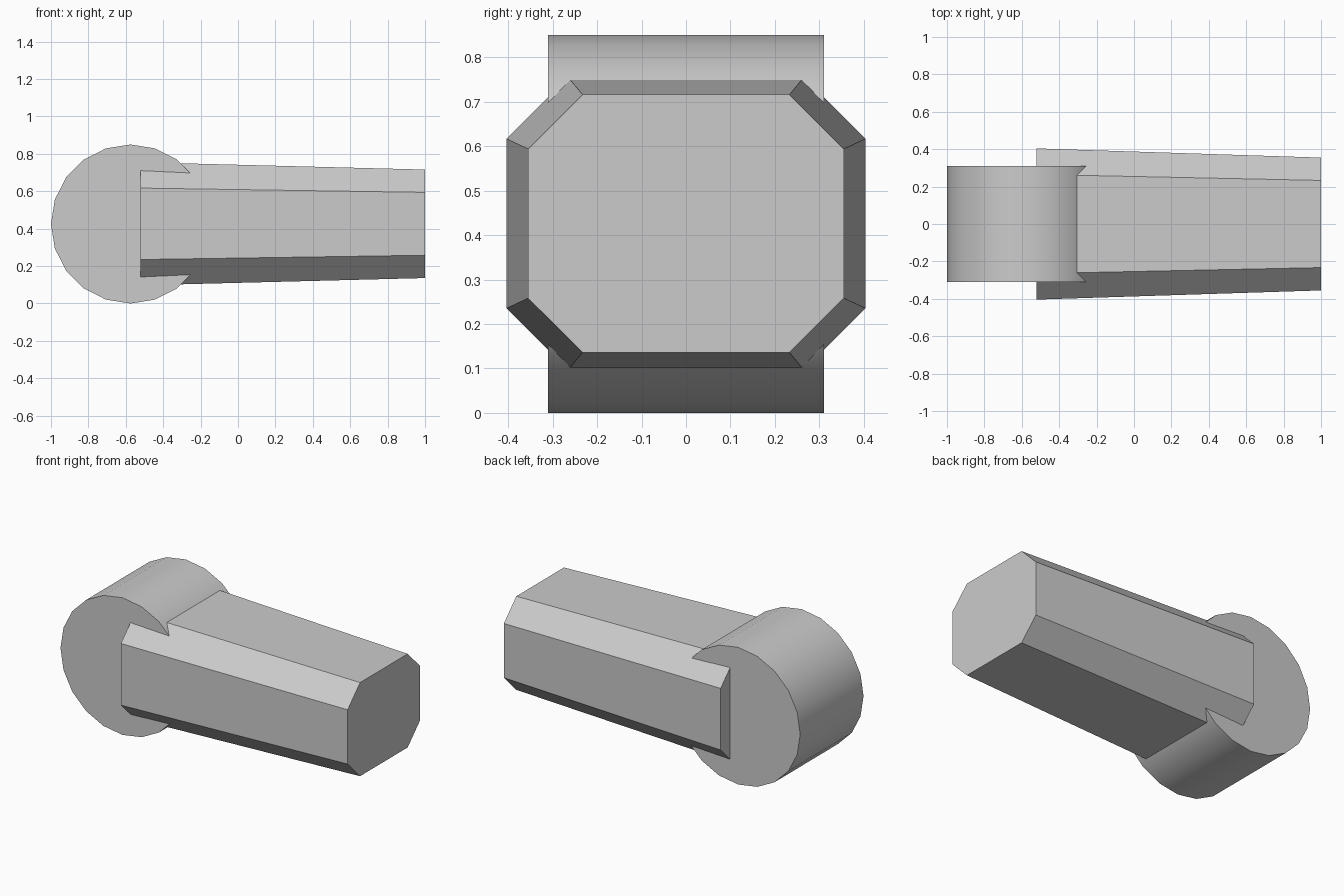
import bpy
import bmesh
from math import radians

cube = bpy.data.objects.get("Cube")
if cube:
    bpy.data.objects.remove(cube, do_unlink=True)

MID_Z = 0.426

grey = bpy.data.materials.new("light grey")
grey.use_nodes = True
colour = (0.6, 0.6, 0.6, 1)
grey.diffuse_color = colour
grey.node_tree.nodes["Principled BSDF"].inputs["Base Color"].default_value = colour


def octagon(bm, x, half_y, half_z, flat_y, flat_z):
    """Ring of a chamfered rectangle facing along x."""
    quarter = [(half_y, flat_z), (flat_y, half_z)]
    ring = quarter + [(-y, z) for y, z in reversed(quarter)]
    ring += [(-y, -z) for y, z in ring]
    return [bm.verts.new((x, y, MID_Z + z)) for y, z in ring]


# Round hub lying across the model
bpy.ops.mesh.primitive_cylinder_add(
    vertices=20, radius=0.425, depth=0.62,
    location=(-0.575, 0, 0.425), rotation=(radians(90), 0, 0))
hub = bpy.context.object
hub.name = "round_hub"
hub.data.materials.append(grey)
bpy.ops.object.shade_smooth_by_angle(angle=radians(30))

# Tapered eight-sided arm
bm = bmesh.new()
inner = octagon(bm, -0.52, 0.404, 0.329, 0.265, 0.191)
outer = octagon(bm, 1.0, 0.355, 0.290, 0.233, 0.168)
bm.faces.new(inner)
bm.faces.new(outer)
for i in range(len(inner)):
    j = (i + 1) % len(inner)
    bm.faces.new((inner[i], inner[j], outer[j], outer[i]))
bmesh.ops.recalc_face_normals(bm, faces=bm.faces)
mesh = bpy.data.meshes.new("tapered_arm")
bm.to_mesh(mesh)
bm.free()
mesh.materials.append(grey)
arm = bpy.data.objects.new("tapered_arm", mesh)
bpy.context.collection.objects.link(arm)
